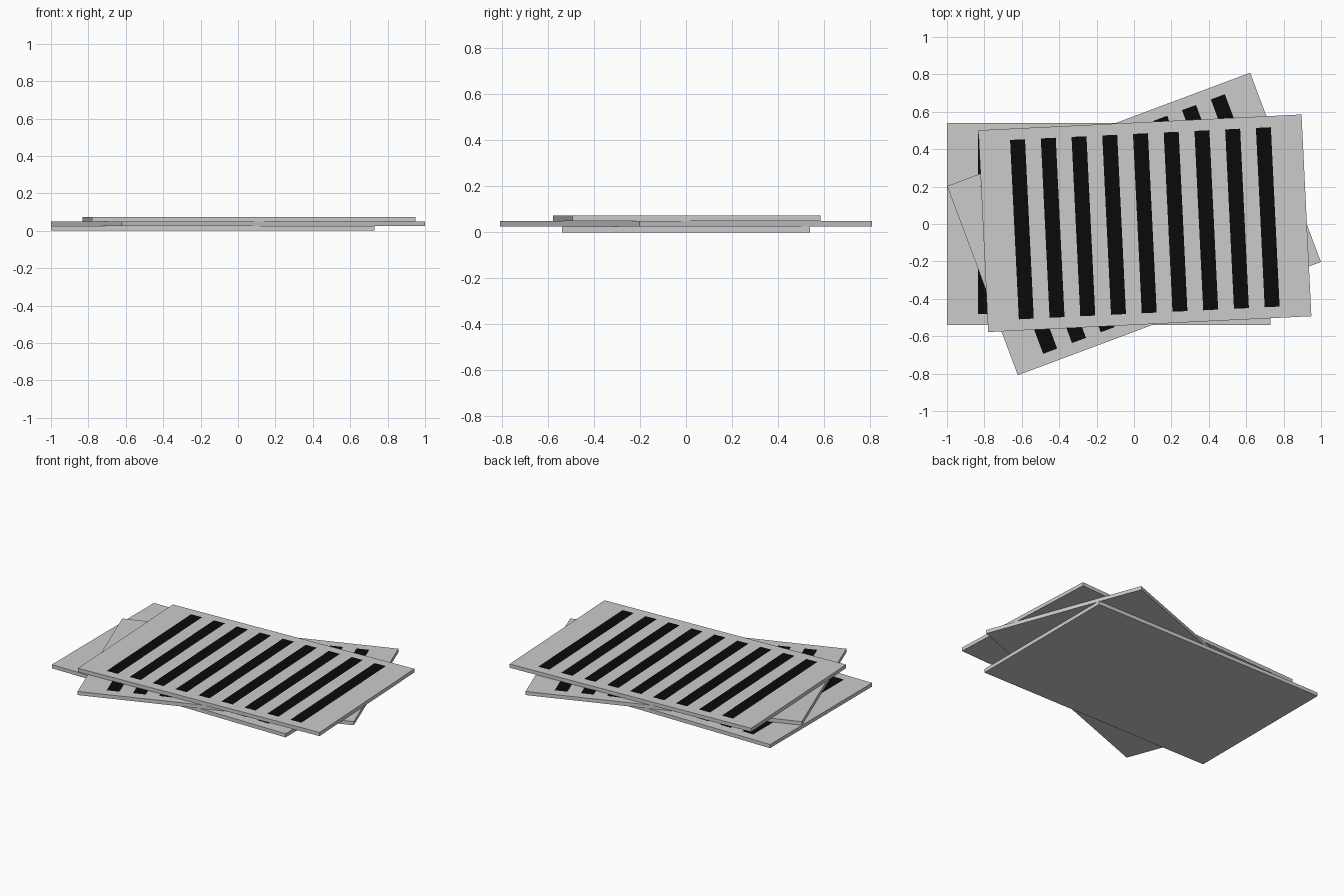
import bpy, bmesh, math

if "Cube" in bpy.data.objects:
    bpy.data.objects.remove(bpy.data.objects["Cube"])

W, D, T = 1.73, 1.08, 0.0245          # sheet size
BARS, PITCH, BAR_W, BAR_L = 9, 0.1645, 0.08, 0.96

black = bpy.data.materials.new("black_bar")
black.diffuse_color = (0.003, 0.003, 0.003, 1)
black.use_nodes = True
black.node_tree.nodes["Principled BSDF"].inputs["Base Color"].default_value = black.diffuse_color


def striped_sheet(name, centre, angle, level):
    """Thin board with a row of black bars inlaid flush in its top face."""
    bm = bmesh.new()
    bmesh.ops.create_cube(bm, size=1)
    bmesh.ops.scale(bm, vec=(W, D, T), verts=bm.verts)

    # cut the board along the bar edges
    bars = [(i - (BARS - 1) / 2) * PITCH for i in range(BARS)]
    cuts = [((x + s * BAR_W / 2, 0, 0), (1, 0, 0)) for x in bars for s in (-1, 1)]
    cuts += [((0, s * BAR_L / 2, 0), (0, 1, 0)) for s in (-1, 1)]
    for co, no in cuts:
        geom = bm.verts[:] + bm.edges[:] + bm.faces[:]
        bmesh.ops.bisect_plane(bm, geom=geom, plane_co=co, plane_no=no)

    # colour the bar faces on top
    bm.normal_update()
    for f in bm.faces:
        c = f.calc_center_median()
        on_bar = any(abs(c.x - x) < BAR_W / 2 for x in bars)
        if f.normal.z > 0.9 and on_bar and abs(c.y) < BAR_L / 2:
            f.material_index = 1

    mesh = bpy.data.meshes.new(name)
    bm.to_mesh(mesh)
    bm.free()
    mesh.materials.append(None)
    mesh.materials.append(black)
    ob = bpy.data.objects.new(name, mesh)
    ob.location = (*centre, (level + 0.5) * T)
    ob.rotation_euler.z = math.radians(angle)
    bpy.context.collection.objects.link(ob)


# Stack of three fanned sheets
striped_sheet("bottom_sheet", (-0.135, 0), 0, 0)
striped_sheet("middle_sheet", (0, 0), 20.5, 1)
striped_sheet("top_sheet", (0.058, 0.004), 2.8, 2)
